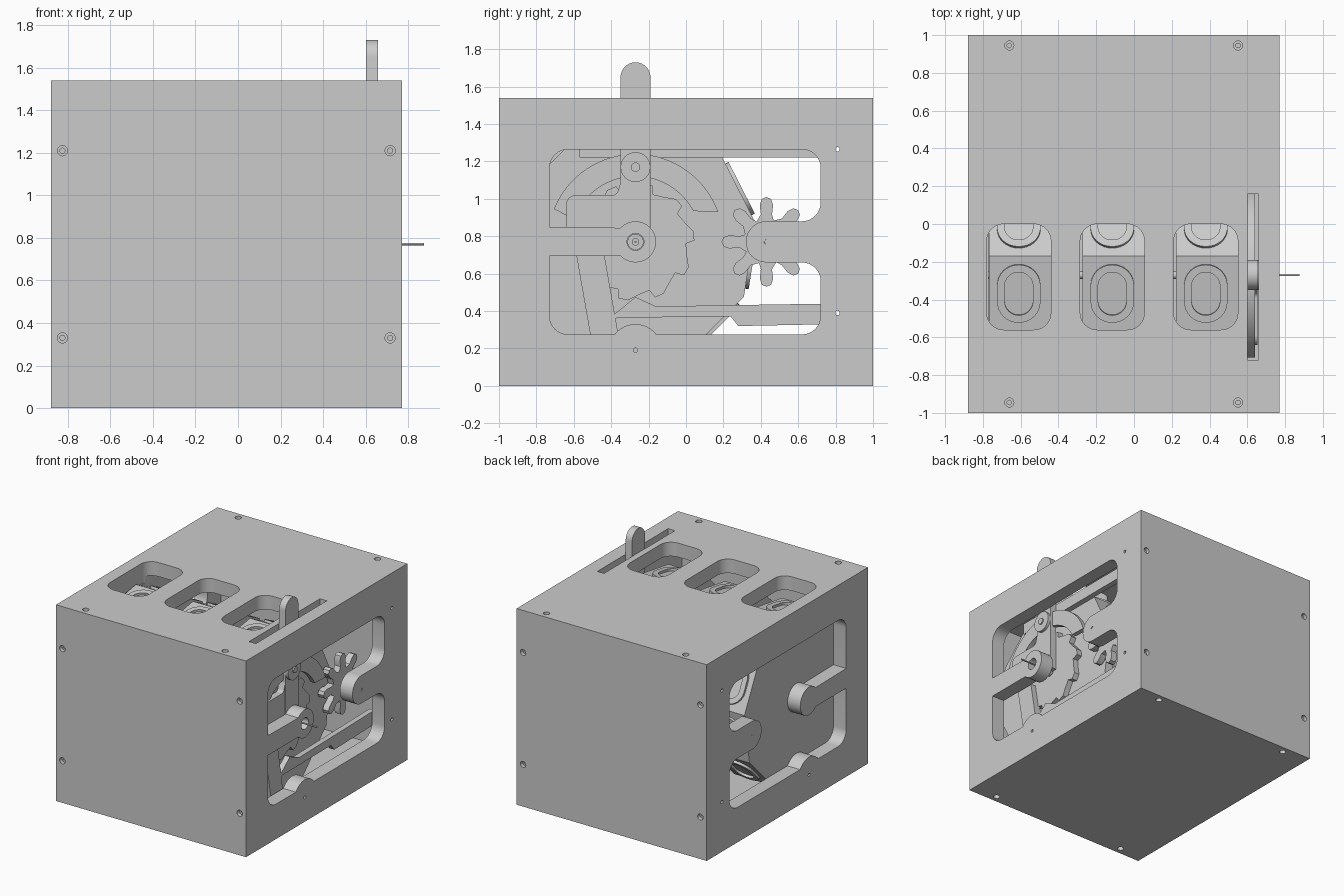
import bpy, bmesh
from math import sin, cos, pi, radians, tan
from mathutils import Vector, Matrix

cube = bpy.data.objects.get("Cube")
if cube:
    bpy.data.objects.remove(cube)

grey = bpy.data.materials.new("plain grey")
grey.use_nodes = True
grey.diffuse_color = (0.6, 0.6, 0.6, 1)
grey.node_tree.nodes["Principled BSDF"].inputs["Base Color"].default_value = (0.6, 0.6, 0.6, 1)

AY, AZ = -0.27, 0.77      # main axle
PY = 0.43                 # pinion axle
REELS = (-0.61, -0.115, 0.38)


def finish(name, bm):
    bmesh.ops.recalc_face_normals(bm, faces=bm.faces)
    mesh = bpy.data.meshes.new(name)
    bm.to_mesh(mesh)
    bm.free()
    mesh.materials.append(grey)
    ob = bpy.data.objects.new(name, mesh)
    bpy.context.collection.objects.link(ob)
    return ob


def activate(ob):
    bpy.ops.object.select_all(action='DESELECT')
    ob.select_set(True)
    bpy.context.view_layer.objects.active = ob


def smooth(ob):
    activate(ob)
    bpy.ops.object.shade_smooth_by_angle(angle=radians(30))


def cut(ob, cutter):
    mod = ob.modifiers.new("cut", 'BOOLEAN')
    mod.operation, mod.solver, mod.object = 'DIFFERENCE', 'EXACT', cutter
    activate(ob)
    bpy.ops.object.modifier_apply(modifier=mod.name)
    bpy.data.objects.remove(cutter)


def arc(cy, cz, r, a0, a1, n=16):
    return [(cy + r * cos(radians(a0 + (a1 - a0) * i / n)),
             cz + r * sin(radians(a0 + (a1 - a0) * i / n))) for i in range(n + 1)]


def rounded(corners, n=8):
    """Fillet every corner given as (u, v, radius); two-value corners stay sharp."""
    out = []
    for i, c in enumerate(corners):
        p = Vector(c[:2])
        if len(c) < 3:
            out.append(tuple(p))
            continue
        a = (Vector(corners[i - 1][:2]) - p).normalized()
        b = (Vector(corners[(i + 1) % len(corners)][:2]) - p).normalized()
        half = a.angle(b) / 2
        mid = p + (a + b).normalized() * c[2] / sin(half)
        s, e = p + a * c[2] / tan(half) - mid, p + b * c[2] / tan(half) - mid
        sweep = pi - 2 * half
        for k in range(n + 1):
            t = k / n
            d = (s * sin((1 - t) * sweep) + e * sin(t * sweep)) / sin(sweep)
            out.append(tuple(mid + d))
    return out


def add_prism(bm, pts, lo, hi, axis='X'):
    def place(u, v, w):
        return (w, u, v) if axis == 'X' else (u, v, w)
    f = bm.faces.new([bm.verts.new(place(u, v, lo)) for u, v in pts])
    ext = bmesh.ops.extrude_face_region(bm, geom=[f], use_keep_orig=True)
    shift = Vector(place(0, 0, hi - lo))
    bmesh.ops.translate(bm, vec=shift, verts=[v for v in ext['geom'] if isinstance(v, bmesh.types.BMVert)])


def prism(name, pts, lo, hi, axis='X'):
    bm = bmesh.new()
    add_prism(bm, pts, lo, hi, axis)
    return finish(name, bm)


def box(name, x, y, z):
    return prism(name, [(y[0], z[0]), (y[1], z[0]), (y[1], z[1]), (y[0], z[1])], *x)


def add_cyl(bm, at, axis, r, length, seg=20):
    rot = Vector((0, 0, 1)).rotation_difference(Vector(axis)).to_matrix().to_4x4()
    bmesh.ops.create_cone(bm, cap_ends=True, segments=seg, radius1=r, radius2=r,
                          depth=length, matrix=Matrix.Translation(at) @ rot)


def cyl(name, x0, x1, y, z, r, seg=32):
    bm = bmesh.new()
    add_cyl(bm, ((x0 + x1) / 2, y, z), (1, 0, 0), r, x1 - x0, seg)
    return finish(name, bm)


# Housing: hollow box with shaped side windows
body = box("housing", (-0.88, 0.77), (-1, 1), (0, 1.54))
cut(body, box("cavity", (-0.77, 0.66), (-0.89, 0.89), (0.11, 1.43)))
window = rounded(
    [(-0.73, 1.265, 0.1), (-0.73, 0.85)] + arc(AY, AZ, 0.11, 137, -137, 24) +
    [(-0.73, 0.695), (-0.73, 0.275, 0.1)] + arc(AY, 0.19, 0.14, 143, 37) +
    [(0.72, 0.275, 0.1), (0.72, 0.66, 0.1), (0.32, 0.66, 0.109), (0.32, 0.88, 0.109),
     (0.72, 0.88, 0.1), (0.72, 1.265, 0.1)])
cut(body, prism("window", window, -1, 1))

# Reel openings and lever slot in the lid
for x in REELS:
    hole = rounded([(x - 0.17, -0.56, 0.09), (x + 0.17, -0.56, 0.09),
                    (x + 0.17, 0, 0.09), (x - 0.17, 0, 0.09)])
    cut(body, prism("opening", hole, 1.38, 1.6, 'Z'))
cut(body, box("slot", (0.6, 0.659), (-0.72, 0.16), (1.38, 1.6)))

# Counterbored screw holes, then pin holes through the side walls
for r, depth in ((0.024, 0.03), (0.012, 0.09)):
    bm = bmesh.new()
    for s in (-1, 1):
        for x in (-0.825, 0.715):
            for z in (0.33, 1.21):
                add_cyl(bm, (x, s, z), (0, 1, 0), r, depth * 2)
        for x in (-0.66, 0.55):
            for z in (0, 1.54):
                add_cyl(bm, (x, s * 0.945, z), (0, 0, 1), r, depth * 2)
    cut(body, finish("screw holes", bm))
bm = bmesh.new()
for y, z in ((0.81, 1.265), (0.81, 0.39), (AY, 0.19), (PY, AZ)):
    add_cyl(bm, (0, y, z), (1, 0, 0), 0.012, 3)
add_cyl(bm, (0.75, AY, AZ), (1, 0, 0), 0.045, 0.5, 32)
cut(body, finish("pin holes", bm))
smooth(body)


# Ten-sided reels with a raised oval on every face
def add_oval(bm, cx, angle):
    a = radians(angle)
    tang, norm = Vector((0, -sin(a), cos(a))), Vector((0, cos(a), sin(a)))
    base = Vector((cx, AY, AZ))
    loops = []
    for w, l, h in ((0.115, 0.155, 0.61), (0.115, 0.155, 0.637), (0.075, 0.115, 0.637), (0.075, 0.115, 0.61)):
        outline = rounded([(-w, -l, w * 0.98), (w, -l, w * 0.98), (w, l, w * 0.98), (-w, l, w * 0.98)])
        loops.append([bm.verts.new(base + Vector((u, 0, 0)) + tang * v + norm * h) for u, v in outline])
    n = len(loops[0])
    for j in range(4):
        p, q = loops[j], loops[(j + 1) % 4]
        for i in range(n):
            bm.faces.new((p[i], p[(i + 1) % n], q[(i + 1) % n], q[i]))


decagon = arc(AY, AZ, 0.65, 9, 369, 10)[:-1]
ratchet = []
for k in range(10):
    a = radians(36 * k - 2)
    for r, da in ((0.27, 0), (0.315, 0.06), (0.315, 0.22), (0.285, 0.4)):
        ratchet.append((AY + r * cos(a + da), AZ + r * sin(a + da)))

# Lobed carry pinion
pinion = []
for k in range(8):
    a = radians(45 * k)
    for r, da in ((0.12, -0.33), (0.15, -0.2), (0.2, -0.18), (0.23, -0.11),
                  (0.24, 0), (0.23, 0.11), (0.2, 0.18), (0.15, 0.2)):
        pinion.append((PY + r * cos(a + da), AZ + r * sin(a + da)))

for i, x in enumerate(REELS):
    bm = bmesh.new()
    add_prism(bm, decagon, x - 0.158, x + 0.17)
    for k in range(10):
        add_oval(bm, x, 27 + 36 * k)
    smooth(finish(f"reel_{i + 1}", bm))
    prism(f"ratchet_{i + 1}", ratchet, x + 0.17, x + 0.215)
    smooth(prism(f"pinion_{i + 1}", pinion, x + 0.18, x + 0.23))

# Axles and the thin shaft end
smooth(cyl("main_axle", -0.8, 0.72, AY, AZ, 0.02))
smooth(cyl("axle_sleeve", 0.55, 0.70, AY, AZ, 0.043))
smooth(cyl("shaft_end", 0.6, 0.875, AY, AZ, 0.006, 12))
smooth(cyl("pinion_axle", -0.88, 0.765, PY, AZ, 0.0115))

# Lever with curved guard, side arm and pawl pivot
smooth(prism("lever", [(-0.35, 0.75), (-0.19, 0.75)] + arc(AY, 1.65, 0.08, 0, 180), 0.602, 0.657))
smooth(prism("lever_guard", arc(AY, AZ, 0.47, 20, 158, 32) + arc(AY, AZ, 0.35, 160, 28, 32), 0.602, 0.64))
smooth(prism("lever_arm", rounded([(-0.64, 0.83), (-0.3, 0.83), (-0.3, 1.09), (-0.35, 1.09),
                                   (-0.37, 1.02, 0.03), (-0.64, 1.02, 0.05)]), 0.603, 0.655))
smooth(cyl("pawl_pivot", 0.6, 0.68, AY, 1.17, 0.08))
smooth(cyl("pawl_pin", 0.6, 0.69, AY, 1.17, 0.025, 20))

# Fixed rails, detent arm and front strut
box("upper_rail", (0.555, 0.6), (-0.57, 0.78), (1.22, 1.31))
prism("detent_arm", [(-0.43, 0.345), (-0.27, 0.475), (-0.16, 0.425), (0.78, 0.44), (0.78, 0.33),
                     (0.28, 0.32), (0.24, 0.37), (-0.36, 0.365)], 0.597, 0.64)
prism("front_strut", [(-0.59, 0.72), (-0.44, 0.72), (-0.34, 0.15), (-0.49, 0.15)], 0.58, 0.64)
